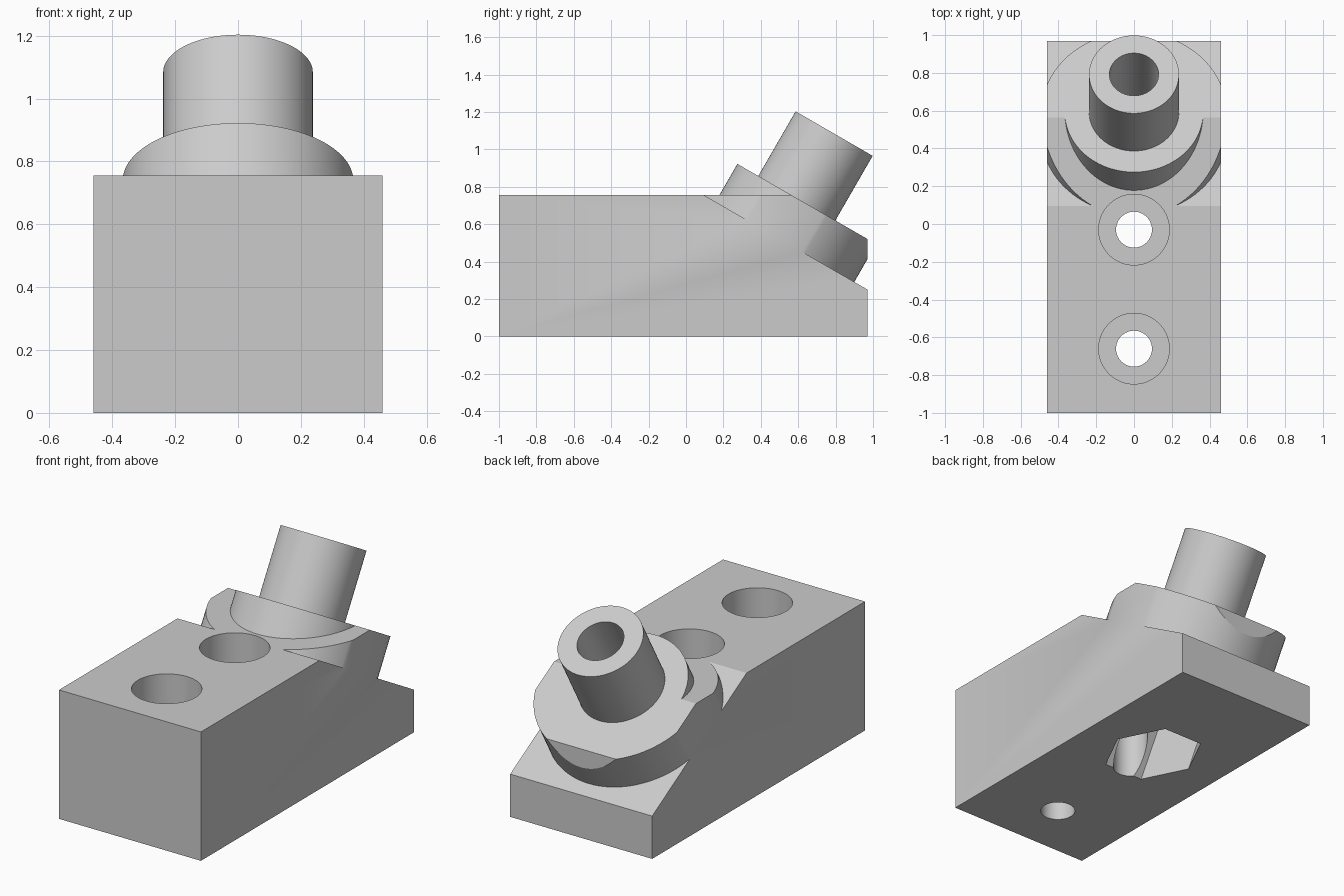
import bpy, bmesh, math
from mathutils import Matrix, Vector

if "Cube" in bpy.data.objects:
    bpy.data.objects.remove(bpy.data.objects["Cube"])

# Tilted frame: local z is the axis of the spout, leaning 30 degrees to the back
TILT = Matrix.Translation((0, 0.166, 0)) @ Matrix.Rotation(math.radians(-30), 4, 'X')
UPRIGHT = Matrix.Identity(4)


def to_object(bm, name):
    bmesh.ops.recalc_face_normals(bm, faces=bm.faces)
    mesh = bpy.data.meshes.new(name)
    bm.to_mesh(mesh)
    bm.free()
    obj = bpy.data.objects.new(name, mesh)
    bpy.context.collection.objects.link(obj)
    return obj


def box(name, lo, hi, frame=UPRIGHT):
    lo, hi = Vector(lo), Vector(hi)
    bm = bmesh.new()
    bmesh.ops.create_cube(bm, size=1)
    bm.transform(frame @ Matrix.Translation((lo + hi) / 2) @ Matrix.Diagonal((*(hi - lo), 1)))
    return to_object(bm, name)


def rod(name, radius, z0, z1, frame=TILT, sides=96, spin=0):
    bm = bmesh.new()
    bmesh.ops.create_cone(bm, cap_ends=True, segments=sides, radius1=radius,
                          radius2=radius, depth=z1 - z0)
    bm.transform(frame @ Matrix.Translation((0, 0, (z0 + z1) / 2))
                 @ Matrix.Rotation(math.radians(spin), 4, 'Z'))
    return to_object(bm, name)


def combine(target, tool, operation):
    mod = target.modifiers.new(operation.title(), 'BOOLEAN')
    mod.object, mod.operation, mod.solver = tool, operation, 'EXACT'
    bpy.context.view_layer.objects.active = target
    bpy.ops.object.modifier_apply(modifier=mod.name)
    bpy.data.objects.remove(tool, do_unlink=True)


# Sloping seat with the wide round flange standing on it
body = box("mounting_block", (-3, -3, -3), (3, 3, 0.619), TILT)
combine(body, rod("flange", 0.49, 0.4, 0.853), 'UNION')

# Trim to the rectangular block, leaving the narrower collar above its top
envelope = box("envelope", (-0.46, -1, 0), (0.46, 0.97, 0.755))
combine(envelope, rod("collar", 0.367, 0.66, 1.1), 'UNION')
combine(body, envelope, 'INTERSECT')

# Spout
combine(body, rod("spout", 0.238, 0.7, 1.252), 'UNION')

# Spout bore and hexagonal nut pocket from below
combine(body, rod("bore", 0.13, 0.4, 1.5), 'DIFFERENCE')
combine(body, rod("nut_pocket", 0.257, -0.5, 0.55, sides=6, spin=90), 'DIFFERENCE')

# Two counterbored screw holes
for y in (-0.03, -0.66):
    place = Matrix.Translation((0, y, 0))
    combine(body, rod("screw_hole", 0.095, -0.2, 0.6, place), 'DIFFERENCE')
    combine(body, rod("screw_head_recess", 0.187, 0.45, 1.0, place), 'DIFFERENCE')

# Material and shading
grey = bpy.data.materials.new("light grey")
grey.diffuse_color = (0.6, 0.6, 0.6, 1)
grey.use_nodes = True
grey.node_tree.nodes["Principled BSDF"].inputs["Base Color"].default_value = grey.diffuse_color
body.data.materials.clear()
body.data.materials.append(grey)
bpy.ops.object.select_all(action='DESELECT')
body.select_set(True)
bpy.context.view_layer.objects.active = body
bpy.ops.object.shade_smooth_by_angle(angle=math.radians(25))
